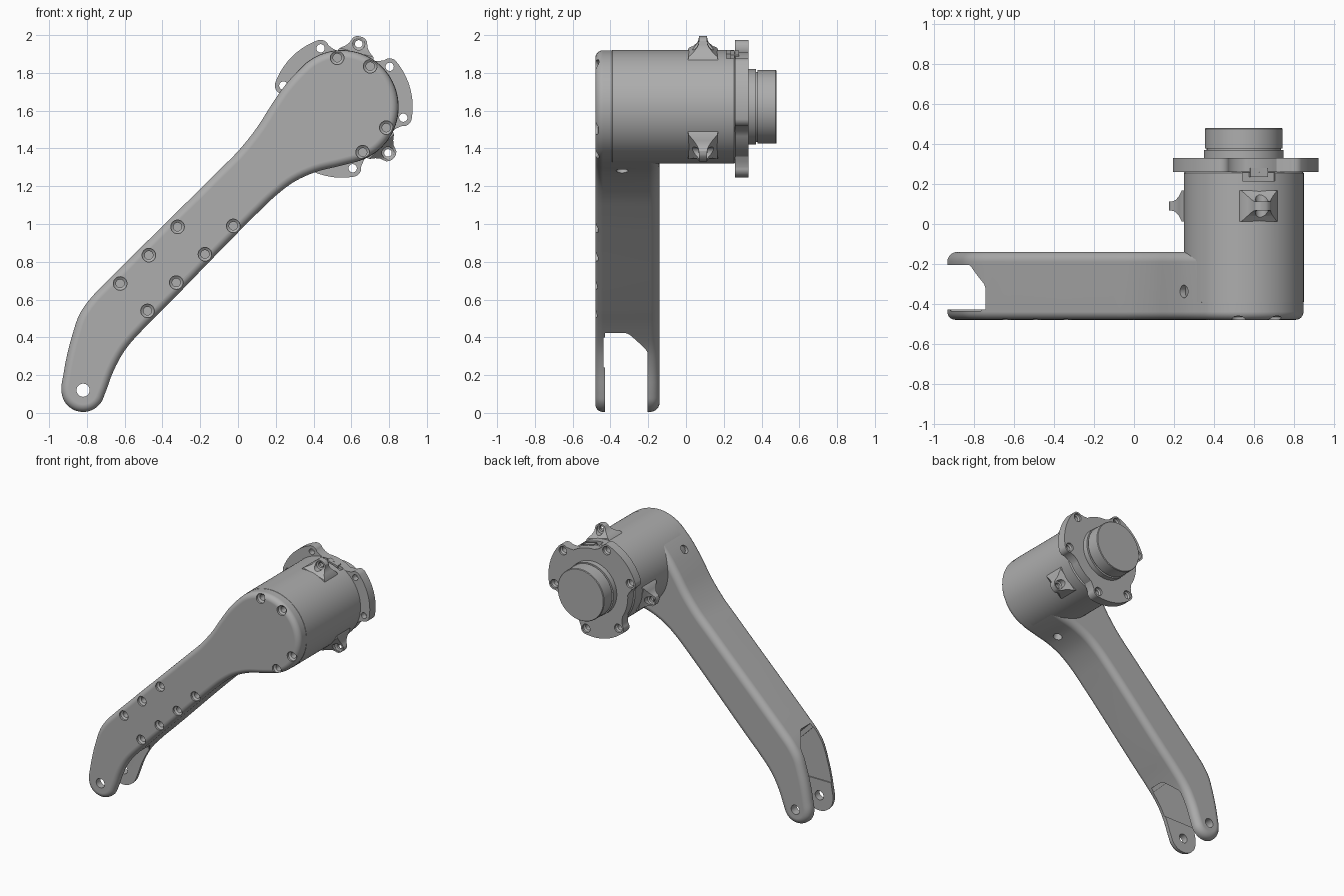
import bpy, bmesh, math
from mathutils import Vector, Matrix

if "Cube" in bpy.data.objects:
    bpy.data.objects.remove(bpy.data.objects["Cube"], do_unlink=True)

grey = bpy.data.materials.new("machined_grey")
grey.use_nodes = True
colour = (0.42, 0.42, 0.42, 1)
grey.diffuse_color = colour
grey.node_tree.nodes["Principled BSDF"].inputs["Base Color"].default_value = colour

CX, CZ = 0.55, 1.62          # housing axis
Y = Vector((0, 1, 0))


def polar(r, deg, cx=CX, cz=CZ):
    a = math.radians(deg)
    return Vector((cx + r * math.cos(a), cz + r * math.sin(a)))


def finish(name, bm):
    bmesh.ops.recalc_face_normals(bm, faces=bm.faces)
    mesh = bpy.data.meshes.new(name)
    bm.to_mesh(mesh)
    bm.free()
    mesh.materials.append(grey)
    ob = bpy.data.objects.new(name, mesh)
    bpy.context.collection.objects.link(ob)
    return ob


def loft(name, rings):
    """Skin a list of equal-length closed rings and cap both ends."""
    bm = bmesh.new()
    loops = [[bm.verts.new(p) for p in ring] for ring in rings]
    n = len(loops[0])
    for a, b in zip(loops, loops[1:]):
        for i in range(n):
            j = (i + 1) % n
            bm.faces.new((a[i], a[j], b[j], b[i]))
    bm.faces.new(loops[0])
    bm.faces.new(loops[-1])
    return finish(name, bm)


def prism(name, outline, y0, y1):
    return loft(name, [[(p[0], y, p[1]) for p in outline] for y in (y0, y1)])


def lathe(name, profile, origin, axis=Y, n=24):
    """Turn (radius, distance along axis) pairs about an axis."""
    turn = Vector(axis).to_track_quat('Z', 'Y')
    rings = []
    for r, t in profile:
        steps = [2 * math.pi * i / n for i in range(n)]
        rings.append([Vector(origin) + turn @ Vector((r * math.cos(a), r * math.sin(a), t))
                      for a in steps])
    return loft(name, rings)


def cut(ob, cutters):
    """Subtract each cutter in turn, then drop it."""
    for c in cutters:
        mod = ob.modifiers.new("cut", 'BOOLEAN')
        mod.operation, mod.solver, mod.object = 'DIFFERENCE', 'EXACT', c
        dg = bpy.context.evaluated_depsgraph_get()
        mesh = bpy.data.meshes.new_from_object(ob.evaluated_get(dg))
        ob.modifiers.clear()
        ob.data = mesh
        bpy.data.objects.remove(c, do_unlink=True)


def smooth_outline(pts, steps=4):
    """Closed curve through points, with tangents weighted by spacing."""
    pts = [Vector(p) for p in pts]
    n = len(pts)
    tangents = []
    for i, p in enumerate(pts):
        d0, d1 = p - pts[i - 1], pts[(i + 1) % n] - p
        tangents.append((d0.normalized() * d1.length + d1.normalized() * d0.length).normalized())
    out = []
    for i, p in enumerate(pts):
        q, length = pts[(i + 1) % n], (pts[(i + 1) % n] - p).length
        for k in range(steps):
            t = k / steps
            h = 3 * t * t - 2 * t ** 3
            out.append(p * (1 - h) + q * h
                       + tangents[i] * length * (t ** 3 - 2 * t * t + t)
                       + tangents[(i + 1) % n] * length * (t ** 3 - t * t))
    return out


# Arm: rounded outline running from the fork tip up around the housing
left_edge = [(-.925, .2), (-.875, .42), (-.84, .52), (-.79, .595), (-.71, .68), (-.6, .79),
             (-.1, 1.285), (0, 1.385), (.1, 1.51), (.18, 1.635), (.25, 1.735)]
crown = [polar(.299, a) for a in range(138, -75, -12)]
right_edge = [(.55, 1.31), (.41, 1.275), (.3, 1.225), (.2, 1.15), (.1, 1.055),
              (0, .955), (-.4, .545), (-.5, .445), (-.6, .33), (-.66, .22), (-.705, .1)]
tip = [polar(.115, a, -.82, .12) for a in range(-35, -180, -24)]
arm = prism("arm", smooth_outline(left_edge + crown + right_edge + tip), -.48, -.14)
bm = bmesh.new()
bm.from_mesh(arm.data)
for y, width in ((-.48, .04), (-.14, .05)):
    rim = [e for e in bm.edges if all(abs(v.co.y - y) < 1e-4 for v in e.verts)]
    bmesh.ops.bevel(bm, geom=rim, offset=width, segments=6, profile=.5,
                    affect='EDGES', clamp_overlap=False)
bm.to_mesh(arm.data)
bm.free()

# Fork slot: stepped opening square to the arm, with a shallow inner pocket
slot = [(-1.8, -.428), (-.07, -.428), (-.07, -.32), (-.08, -.3), (-.18, -.215), (-.2, -.205), (-1.8, -.205)]
s_dir, w_dir = Vector((.7071, 0, .7071)), Vector((.7071, 0, -.7071))
cut(arm, [loft("slot_cutter", [[s_dir * s + w_dir * w + Y * y for s, y in slot] for w in (-2, 1)]),
          prism("pocket_cutter", [(-1, .24), (-.5, .24), (-.5, .355), (-.78, .635), (-1, .635)], -.436, -.4)])

# Screw holes, pivot bore and the two drain holes
bore = [(.036, -.03), (.036, .015), (.022, .025), (.022, .08)]
screws = [(.525, 1.88), (.7, 1.835), (.785, 1.51), (.66, 1.38), (-.025, .99)]
for i in range(3):
    screws += [(-.32 - .152 * i, .985 - .15 * i), (-.175 - .152 * i, .84 - .15 * i)]
holes = [lathe("screw_cutter", bore, (x, -.48, z)) for x, z in screws]
holes.append(lathe("pivot_cutter", [(.035, -.6), (.035, 0)], (-.82, 0, .12)))
for x, z, nx, nz in ((.25, 1.735, -.8, .6), (.43, 1.28, .3, -.95)):
    holes.append(lathe("drain_cutter", [(.032, -.08), (.032, .08)], (x, -.338, z), (nx, 0, nz)))
cut(arm, holes)

# Housing barrel with a key pocket under the upper notch
housing = lathe("housing", [(.29, -.4), (.3005, -.39), (.3005, .255), (.29, .265)], (CX, 0, CZ), n=96)
radial = Vector((math.cos(math.radians(75)), 0, math.sin(math.radians(75))))
across = Vector((radial.z, 0, -radial.x))
axis_point = Vector((CX, 0, CZ))


def block(name, half, y0, y1, r0, r1):
    corners = [(-half, y0), (half, y0), (half, y1), (-half, y1)]
    return loft(name, [[axis_point + radial * r + across * w + Y * y for w, y in corners]
                       for r in (r0, r1)])


cut(housing, [block("key_cutter", .085, .215, .258, .268, .4)])
key = block("key", .045, .235, .28, .26, .296)

# Flange: three lobes with a notch between each pair
outline, flange_holes = [], []
for lobe in (15, 135, 255):
    first, last = polar(.33, lobe - 25), polar(.33, lobe + 25)
    flange_holes += [first, last]
    outline += [polar(.31, lobe - 36.5)]
    outline += [polar(.045, lobe - 25 + a, *first) for a in range(-90, 0, 15)]
    outline += [polar(.375, lobe + a) for a in range(-25, 26, 5)]
    outline += [polar(.045, lobe + 25 + a, *last) for a in range(15, 91, 15)]
    outline += [polar(.31, lobe + 36.5)]
    outline += [polar(.292, lobe + a) for a in range(41, 81, 4)]
flange = prism("flange", outline, .26, .33)
cut(flange, [lathe("flange_cutter", [(.022, .2), (.022, .305), (.032, .315), (.032, .4)], (p.x, 0, p.y))
             for p in flange_holes])

# Output boss with a groove above its collar
boss = lathe("boss", [(.2, .3), (.2, .37), (.186, .37), (.186, .379), (.195, .379), (.195, .475),
                      (.191, .48)], (CX, 0, CZ), n=72)

# Mounting ears: flared lugs rising from the barrel (radius, half width, half thickness)
sections = [(.27, .105, .08), (.298, .092, .077), (.318, .066, .05), (.338, .05, .032), (.352, .045, .025),
            (.37, .038, .022), (.38, .026, .022), (.385, .012, .022)]
ears = []
for i, angle in enumerate((75, 195, 315)):
    rings = [[(r, w * sw, t * st) for sw, st in ((-1, -1), (1, -1), (1, 1), (-1, 1))]
             for r, w, t in sections]
    ear = loft("ear_%d" % (i + 1), rings)
    frame = Matrix.Rotation(-math.radians(angle), 4, 'Y') @ Matrix(
        ((1, 0, 0, 0), (0, 0, 1, 0), (0, 1, 0, 0), (0, 0, 0, 1)))
    ear.data.transform(Matrix.Translation((CX, .09, CZ)) @ frame)
    ear.data.flip_normals()
    p = polar(.345, angle)
    cut(ear, [lathe("ear_cutter", [(.032, -.1), (.032, .075), (.02, .08), (.02, .1), (.032, .105),
                                   (.032, .3)], (p.x, 0, p.y))])
    ears.append(ear)

# Smooth shading with crisp machined edges
for ob in [arm, housing, key, flange, boss] + ears:
    bpy.ops.object.select_all(action='DESELECT')
    ob.select_set(True)
    bpy.context.view_layer.objects.active = ob
    bpy.ops.object.shade_smooth_by_angle(angle=math.radians(28))
    ob.modifiers.new("even_normals", 'WEIGHTED_NORMAL').keep_sharp = True
